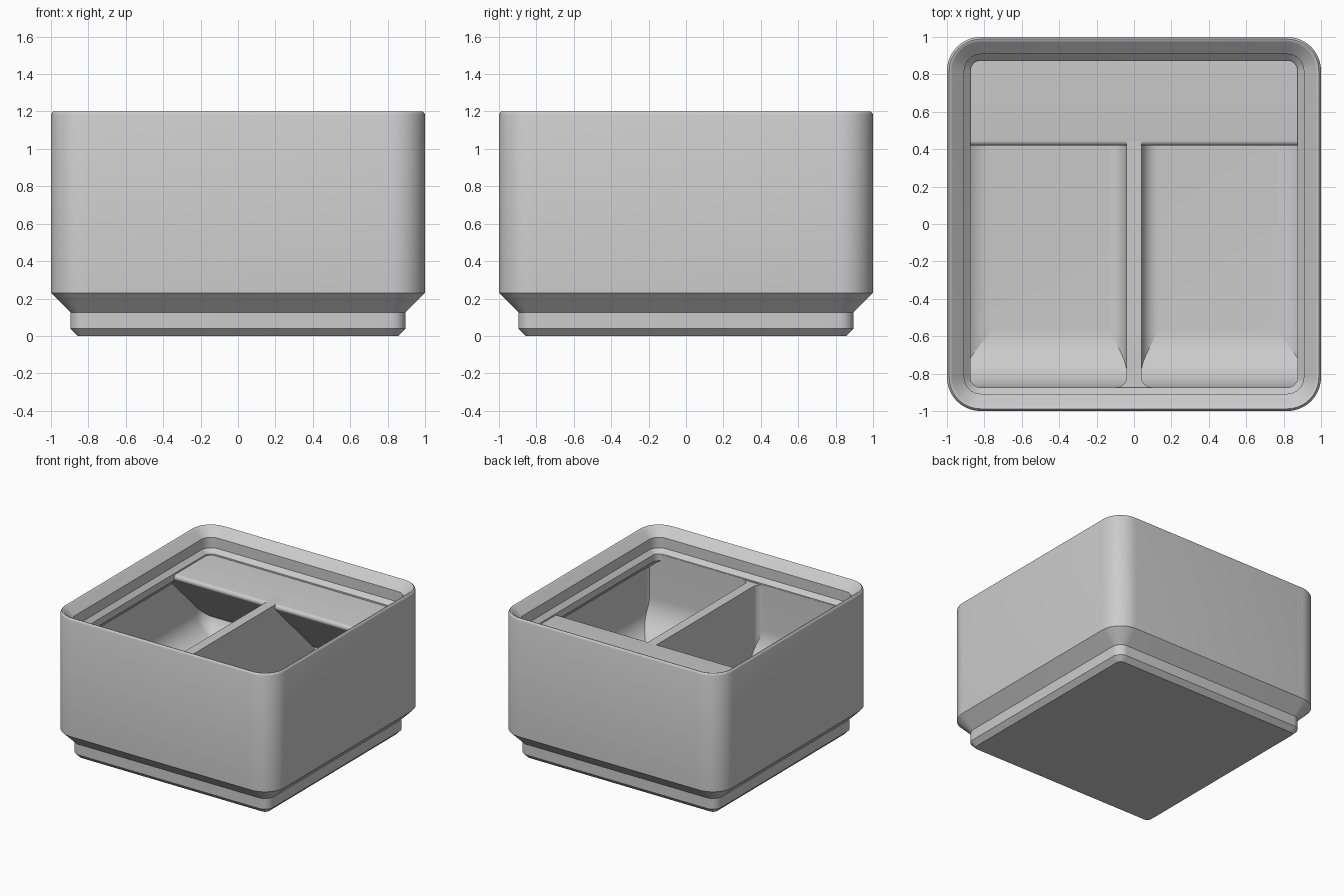
import bpy, bmesh, math

if "Cube" in bpy.data.objects:
    bpy.data.objects.remove(bpy.data.objects["Cube"])

grey = bpy.data.materials.new("light_grey")
grey.diffuse_color = (0.6, 0.6, 0.6, 1)
grey.use_nodes = True
grey.node_tree.nodes["Principled BSDF"].inputs["Base Color"].default_value = grey.diffuse_color

FLOOR, DECK = 0.34, 1.0      # compartment floor, top of divider and label shelf


def finish(name, bm, angle=30):
    bmesh.ops.recalc_face_normals(bm, faces=bm.faces)
    mesh = bpy.data.meshes.new(name)
    bm.to_mesh(mesh)
    bm.free()
    mesh.materials.append(grey)
    ob = bpy.data.objects.new(name, mesh)
    bpy.context.collection.objects.link(ob)
    bpy.context.view_layer.objects.active = ob
    ob.select_set(True)
    bpy.ops.object.shade_smooth_by_angle(angle=math.radians(angle))
    ob.select_set(False)
    return ob


def arc(cx, cy, r, a0, a1, n=10):
    return [(cx + r * math.cos(math.radians(a0 + (a1 - a0) * i / n)),
             cy + r * math.sin(math.radians(a0 + (a1 - a0) * i / n))) for i in range(n + 1)]


def rounded_square(inset):
    r = max(0.181 - inset, 0.035)
    c = 1 - inset - r
    pts = []
    for k, (sx, sy) in enumerate([(1, 1), (-1, 1), (-1, -1), (1, -1)]):
        pts += arc(sx * c, sy * c, r, 90 * k, 90 * k + 90, 10)
    return pts


def loft(name, profile):
    bm = bmesh.new()
    rings = [[bm.verts.new((x, y, z)) for x, y in rounded_square(i)] for i, z in profile]
    for a, b in zip(rings, rings[1:]):
        for i in range(len(a)):
            j = (i + 1) % len(a)
            bm.faces.new((a[i], a[j], b[j], b[i]))
    bm.faces.new(rings[0])
    bm.faces.new(rings[-1])
    return finish(name, bm)


def prism(name, pts, place, lo, hi):
    """Extrude a closed 2D profile; place maps (u, v, depth) to a point."""
    bm = bmesh.new()
    a = [bm.verts.new(place(u, v, lo)) for u, v in pts]
    b = [bm.verts.new(place(u, v, hi)) for u, v in pts]
    for i in range(len(a)):
        j = (i + 1) % len(a)
        bm.faces.new((a[i], a[j], b[j], b[i]))
    bm.faces.new(a)
    bm.faces.new(b)
    return finish(name, bm)


# Bin body: stepped foot, outer wall, rounded rim, stacking lip, cavity, floor
R = 0.19
profile = [(0.142, 0), (0.104, 0.039), (0.104, 0.126), (0, 0.23)]
profile += [(0, 1.182), (0.004, 1.193), (0.012, 1.2), (0.02, 1.198), (0.028, 1.191)]
profile += [(0.092, 1.132), (0.092, 1.046), (0.125, 1.012), (0.125, 0.955), (0.046, 0.876)]
profile += arc(0.046 + R, FLOOR + R, R, 180, 270)
loft("bin_body", profile)


def along_x(u, v, d):
    return (d, u, v)


# Label shelf across the back: rounded front edge, sloping underside
shelf = [(0.915, DECK)] + arc(0.445, DECK - 0.025, 0.025, 90, 225, 8) + [(0.915, 0.47)]
prism("label_shelf", shelf, along_x, -0.96, 0.96)

# Curved scoop along the front
S = 0.3
scoop = [(-0.915, 0.3), (-0.915, 1.005), (-0.873, 1.005)]
scoop += arc(-0.873 + S, FLOOR + S, S, 180, 270, 16) + [(-0.873 + S, 0.3)]
prism("front_scoop", scoop, along_x, -0.96, 0.96)

# Centre divider with filleted foot
F = 0.09
half = [(0.04, DECK)] + arc(0.04 + F, FLOOR + F, F, 180, 270) + [(0.04 + F, 0.3)]
divider = half + [(-u, v) for u, v in reversed(half)]
prism("divider", divider, lambda u, v, d: (u, d, v), -0.96, 0.96)

# Rounded corners where the divider meets the scoop
C = 0.055
for side, label in ((-1, "left"), (1, "right")):
    corner = [(0.03, -0.88), (0.03, -0.873 + C)]
    corner += arc(0.04 + C, -0.873 + C, C, 180, 270, 8) + [(0.04 + C, -0.88)]
    prism("divider_corner_" + label, corner,
          lambda u, v, d, s=side: (s * u, v, d), FLOOR - 0.02, DECK)
